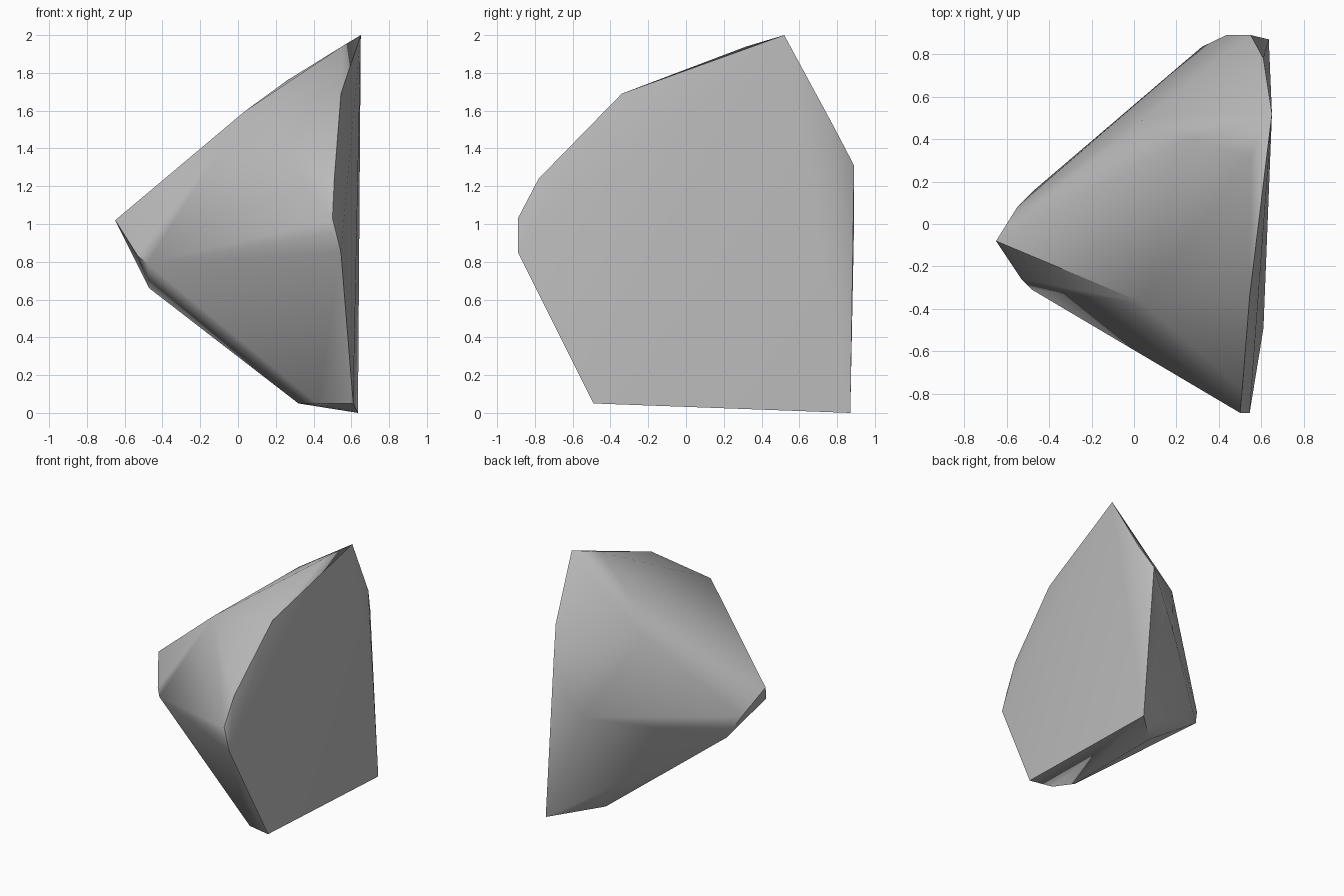
import bpy, bmesh, math

cube = bpy.data.objects.get("Cube")
if cube:
    bpy.data.objects.remove(cube, do_unlink=True)

# Stone colour
stone = bpy.data.materials.new("stone_grey")
stone.use_nodes = True
grey = (0.5, 0.5, 0.5, 1.0)
stone.diffuse_color = grey
bsdf = stone.node_tree.nodes["Principled BSDF"]
bsdf.inputs["Base Color"].default_value = grey
bsdf.inputs["Roughness"].default_value = 0.8

# Corners of the chipped boulder, by region
peak = [(0.65, 0.52, 2.0), (0.55, 0.32, 1.94), (0.26, 0.40, 1.76), (0.545, -0.34, 1.69)]
shoulders = [(0.04, -0.37, 1.60), (0.04, 0.49, 1.47)]
side_point = [(-0.65, -0.08, 1.02), (-0.55, 0.08, 0.82), (-0.47, 0.16, 0.66),
              (-0.53, -0.26, 0.83), (-0.48, -0.31, 0.79)]
front_edge = [(0.51, -0.78, 1.24), (0.50, -0.89, 1.03), (0.50, -0.89, 0.95), (0.545, -0.89, 0.85)]
back_edge = [(0.61, 0.78, 1.52), (0.55, 0.89, 1.31), (0.435, 0.89, 1.01), (0.32, 0.835, 0.87)]
base = [(0.635, 0.87, 0.0), (0.32, 0.56, 0.05), (0.61, -0.49, 0.05),
        (0.42, -0.45, 0.05), (0.32, -0.31, 0.05)]

# Wrap the corners in a convex skin
bm = bmesh.new()
for co in peak + shoulders + side_point + front_edge + back_edge + base:
    bm.verts.new(co)
hull = bmesh.ops.convex_hull(bm, input=bm.verts[:])
loose = [v for v in bm.verts if not v.link_faces]
bmesh.ops.delete(bm, geom=loose, context="VERTS")
bmesh.ops.recalc_face_normals(bm, faces=bm.faces[:])
mesh = bpy.data.meshes.new("boulder")
bm.to_mesh(mesh)
bm.free()
mesh.materials.append(stone)
boulder = bpy.data.objects.new("boulder", mesh)
bpy.context.collection.objects.link(boulder)

# Soft shading with crisp broken edges
bpy.ops.object.select_all(action="DESELECT")
boulder.select_set(True)
bpy.context.view_layer.objects.active = boulder
bpy.ops.object.shade_smooth_by_angle(angle=math.radians(50))
weighted = boulder.modifiers.new("weighted_normals", "WEIGHTED_NORMAL")
weighted.keep_sharp = True
